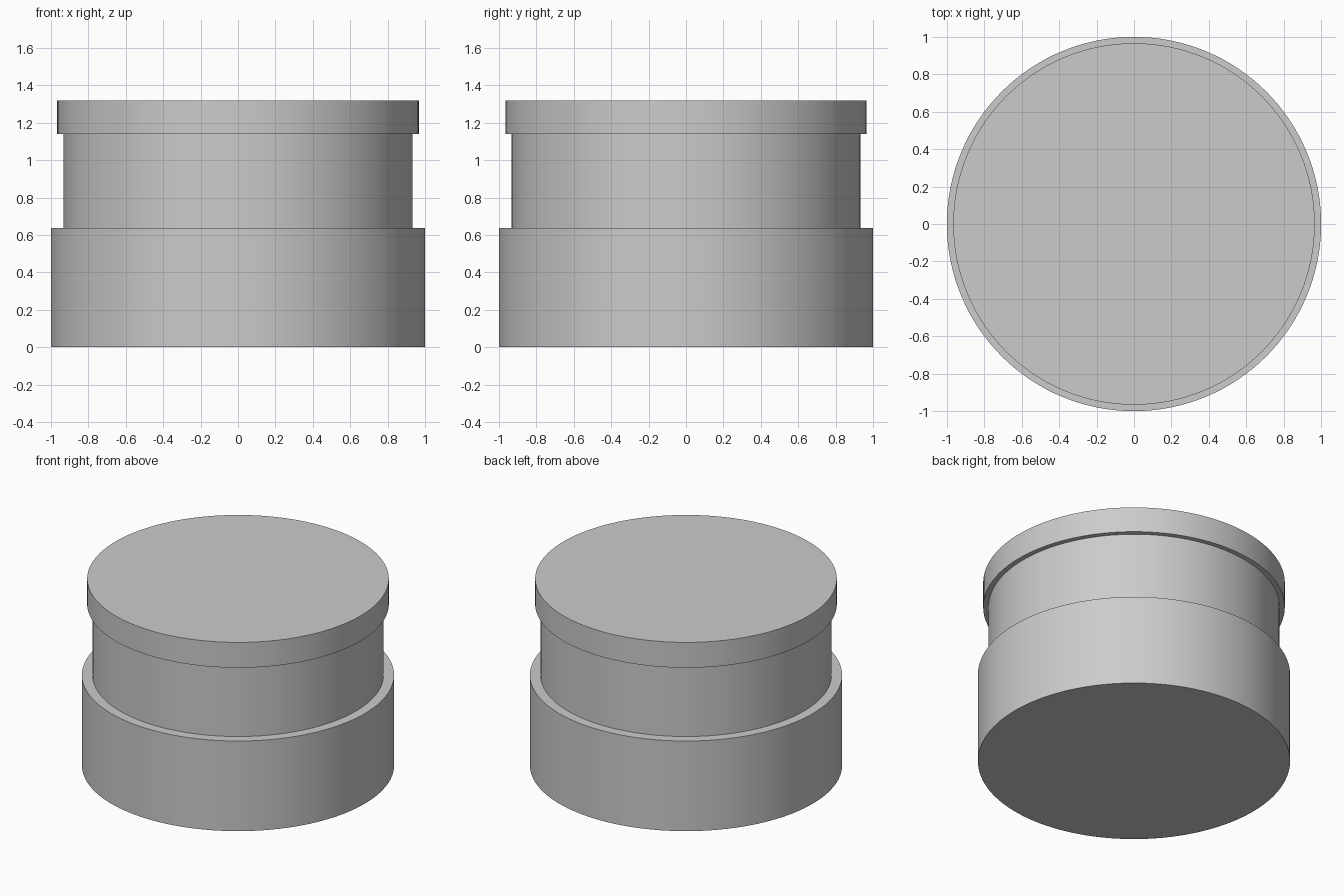
import bpy
import math

# Remove the default cube
cube = bpy.data.objects.get("Cube")
if cube:
    bpy.data.objects.remove(cube, do_unlink=True)

# Plain grey finish
grey = bpy.data.materials.new("plain grey")
grey.use_nodes = True
colour = (0.6, 0.6, 0.6, 1)
grey.diffuse_color = colour
grey.node_tree.nodes["Principled BSDF"].inputs["Base Color"].default_value = colour


def drum(name, radius, bottom, top):
    """Upright round part with smooth sides and sharp rims."""
    bpy.ops.mesh.primitive_cylinder_add(
        vertices=128, radius=radius, depth=top - bottom,
        location=(0, 0, (bottom + top) / 2))
    part = bpy.context.object
    part.name = name
    part.data.materials.append(grey)
    bpy.ops.object.shade_smooth_by_angle(angle=math.radians(30))
    return part


# Wide base, narrower neck let into both neighbours, overhanging lid
inset = 0.02
base_top, lid_bottom, lid_top = 0.637, 1.139, 1.318
drum("base", 1.0, 0, base_top)
drum("neck", 0.932, base_top - inset, lid_bottom + inset)
drum("lid", 0.966, lid_bottom, lid_top)
